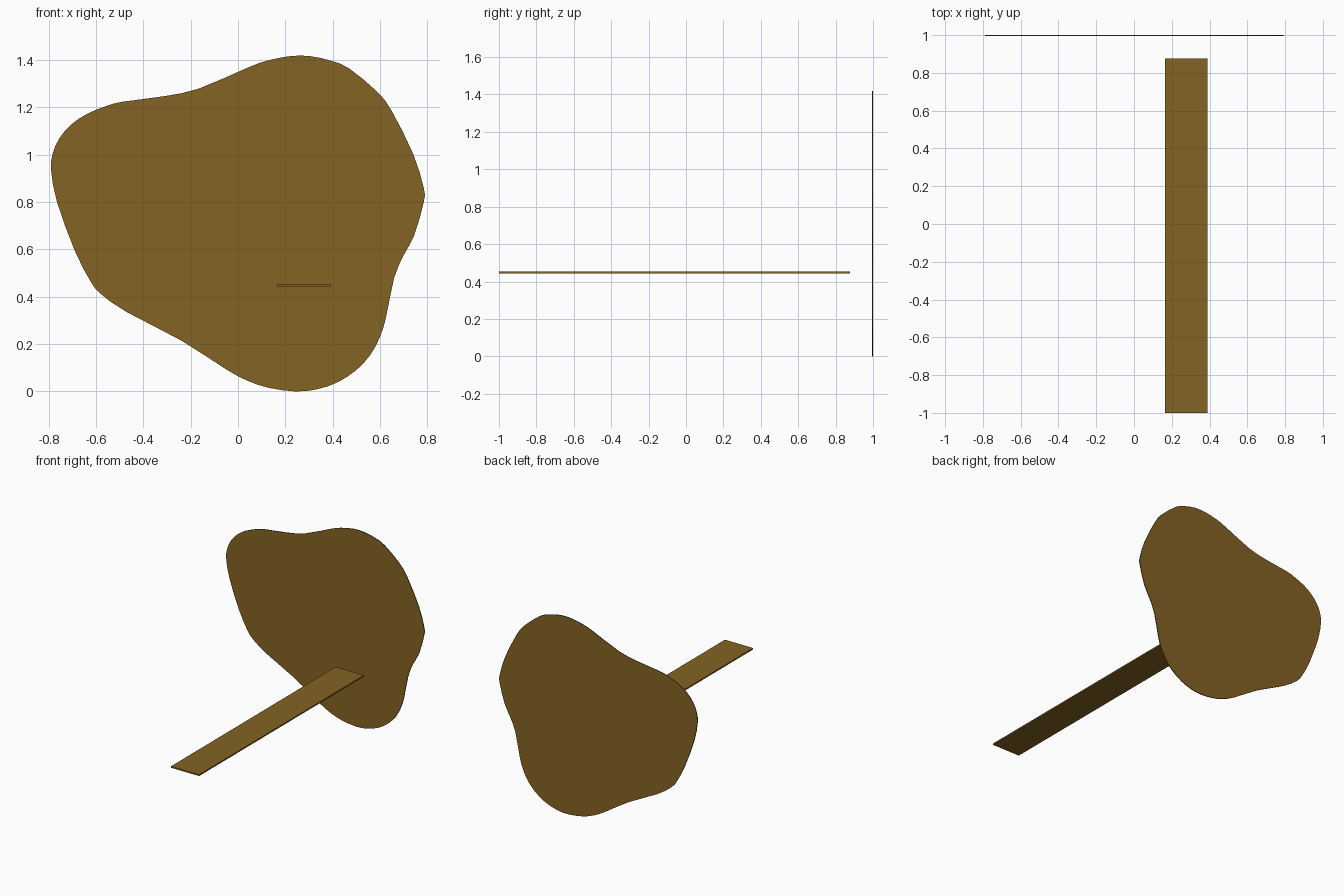
import bpy, bmesh
from mathutils import Vector

if "Cube" in bpy.data.objects:
    bpy.data.objects.remove(bpy.data.objects["Cube"])

mat = bpy.data.materials.new("brown")
mat.diffuse_color = (0.23, 0.125, 0.017, 1)
mat.use_nodes = True
mat.node_tree.nodes["Principled BSDF"].inputs["Base Color"].default_value = mat.diffuse_color


def prism(name, outline, push):
    """Flat closed outline extruded along push into a thin slab."""
    bm = bmesh.new()
    face = bm.faces.new([bm.verts.new(p) for p in outline])
    ext = bmesh.ops.extrude_face_region(bm, geom=[face], use_keep_orig=True)
    moved = [v for v in ext["geom"] if isinstance(v, bmesh.types.BMVert)]
    bmesh.ops.translate(bm, vec=push, verts=moved)
    bmesh.ops.recalc_face_normals(bm, faces=bm.faces)
    me = bpy.data.meshes.new(name)
    bm.to_mesh(me)
    bm.free()
    me.materials.append(mat)
    ob = bpy.data.objects.new(name, me)
    bpy.context.collection.objects.link(ob)
    return ob


def smooth_loop(pts, steps):
    """Closed spline through the control points."""
    out, n = [], len(pts)
    for i in range(n):
        a, b, c, d = (Vector(pts[(i + k) % n]) for k in (-1, 0, 1, 2))
        for s in range(steps):
            t = s / steps
            out.append(0.5 * (2 * b + (c - a) * t + (2 * a - 5 * b + 4 * c - d) * t**2
                              + (3 * b - a - 3 * c + d) * t**3))
    return out


# wavy upright plate at the back (x, z control points)
blob = [(0.24, 0.0), (0.33, 0.008), (0.42, 0.038), (0.50, 0.09), (0.56, 0.155),
        (0.60, 0.23), (0.625, 0.31), (0.66, 0.48), (0.70, 0.575), (0.745, 0.66),
        (0.785, 0.80), (0.785, 0.86), (0.74, 1.005), (0.65, 1.185), (0.59, 1.265),
        (0.47, 1.365), (0.395, 1.397), (0.305, 1.417), (0.22, 1.417), (0.12, 1.397),
        (0.04, 1.368), (-0.165, 1.28), (-0.31, 1.248), (-0.49, 1.224), (-0.56, 1.205),
        (-0.64, 1.172), (-0.705, 1.128), (-0.755, 1.07), (-0.783, 1.005), (-0.79, 0.935),
        (-0.765, 0.80), (-0.69, 0.595), (-0.625, 0.468), (-0.58, 0.412), (-0.47, 0.335),
        (-0.24, 0.215), (-0.05, 0.093), (0.04, 0.045), (0.13, 0.015)]
prism("wavy_plate", [(p.x, 1.0, p.y) for p in smooth_loop(blob, 2)], (0, -0.006, 0))

# long thin plank
prism("plank", [(0.165, -1, 0.444), (0.39, -1, 0.444), (0.39, 0.877, 0.444),
                (0.165, 0.877, 0.444)], (0, 0, 0.01))
